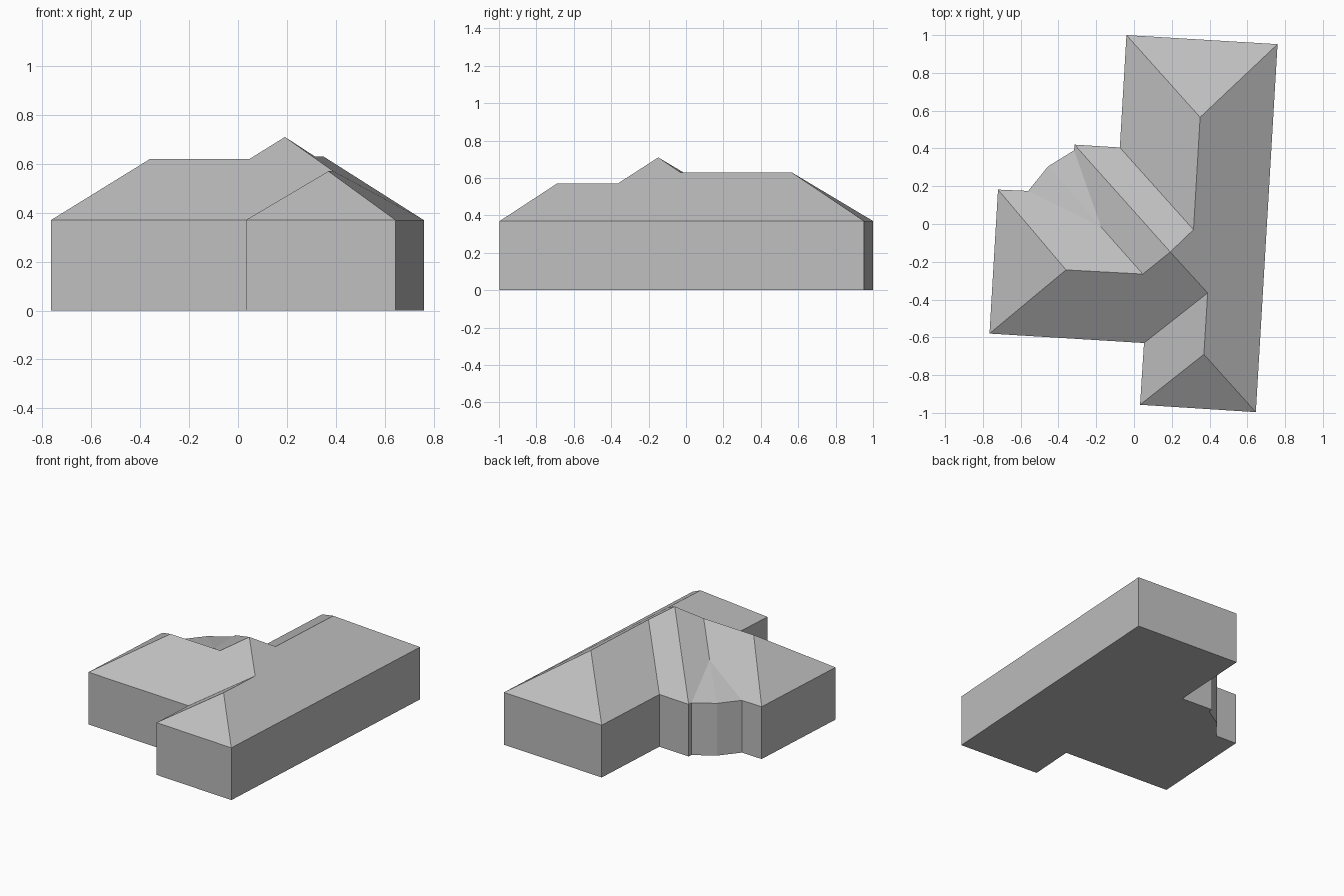
import bpy
import bmesh

cube = bpy.data.objects.get("Cube")
if cube:
    bpy.data.objects.remove(cube, do_unlink=True)

EAVE = 0.37

# Single plain grey
grey = bpy.data.materials.new("plain grey")
grey.use_nodes = True
colour = (0.52, 0.52, 0.52, 1)
grey.diffuse_color = colour
grey.node_tree.nodes["Principled BSDF"].inputs["Base Color"].default_value = colour

# Wall corners, counter-clockwise from the back left corner
corners = {
    "back_left": (0.76, 0.952), "back_right": (-0.04, 1.0),
    "inner_back": (-0.075, 0.405), "porch": (-0.315, 0.42),
    "bay_a": (-0.317, 0.39), "bay_b": (-0.455, 0.305), "bay_c": (-0.56, 0.175),
    "side_back": (-0.72, 0.182), "side_front": (-0.765, -0.58),
    "inner_front": (0.053, -0.63), "front_right": (0.032, -0.957),
    "front_left": (0.645, -0.996),
}

# Roof peaks and ridge ends
peaks = {
    "ridge_back": (0.35, 0.565, 0.63), "ridge_mid": (0.315, -0.03, 0.63),
    "summit": (0.192, -0.148, 0.71), "side_ridge_in": (0.047, -0.265, 0.62),
    "side_ridge_out": (-0.36, -0.243, 0.62), "bay_peak": (-0.175, -0.015, 0.48),
    "ridge_front_in": (0.39, -0.365, 0.57), "ridge_front": (0.37, -0.69, 0.57),
}

# Roof planes, each named by its corners
planes = [
    "back_left back_right ridge_back",
    "back_right inner_back ridge_mid ridge_back",
    "inner_back porch summit ridge_mid",
    "porch bay_a bay_peak side_ridge_in summit",
    "bay_a bay_b bay_peak",
    "bay_b bay_c bay_peak",
    "bay_c side_back side_ridge_out side_ridge_in bay_peak",
    "side_back side_front side_ridge_out",
    "side_front inner_front ridge_front_in summit side_ridge_in side_ridge_out",
    "inner_front front_right ridge_front ridge_front_in",
    "front_right front_left ridge_front",
    "front_left back_left ridge_back ridge_mid summit ridge_front_in ridge_front",
]


def finish(name, bm):
    mesh = bpy.data.meshes.new(name)
    bm.to_mesh(mesh)
    bm.free()
    mesh.materials.append(grey)
    obj = bpy.data.objects.new(name, mesh)
    bpy.context.collection.objects.link(obj)


# Walls and floor
bm = bmesh.new()
low = [bm.verts.new((x, y, 0)) for x, y in corners.values()]
high = [bm.verts.new((x, y, EAVE)) for x, y in corners.values()]
for i in range(len(low)):
    j = (i + 1) % len(low)
    bm.faces.new((low[i], low[j], high[j], high[i]))
bm.faces.new(low[::-1])
finish("walls", bm)

# Hipped roof with valleys and a faceted bay
bm = bmesh.new()
verts = {n: bm.verts.new((x, y, EAVE)) for n, (x, y) in corners.items()}
verts.update({n: bm.verts.new(p) for n, p in peaks.items()})
for plane in planes:
    bm.faces.new([verts[n] for n in plane.split()])
finish("roof", bm)
